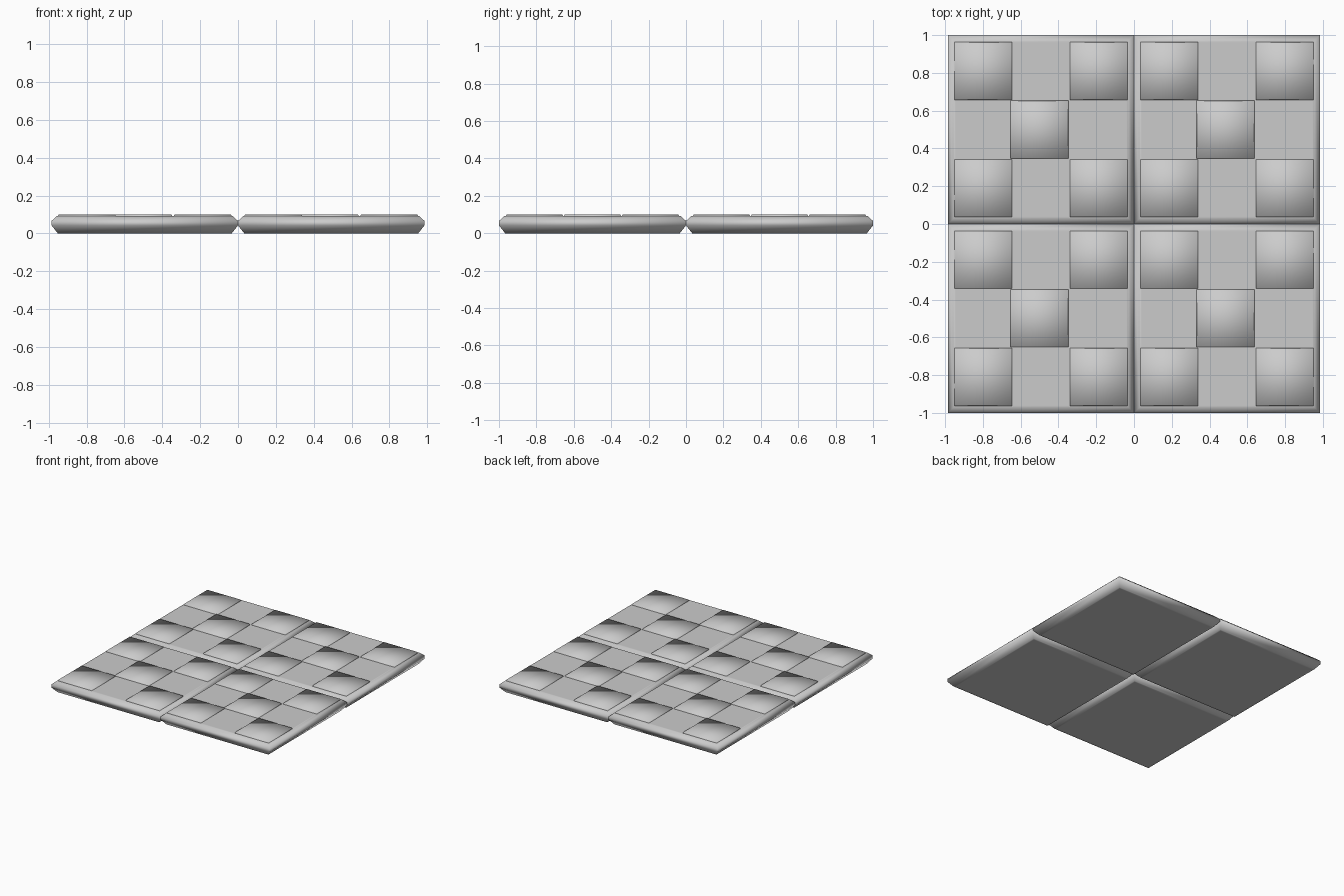
import bpy
import bmesh

if "Cube" in bpy.data.objects:
    bpy.data.objects.remove(bpy.data.objects["Cube"])

W, D = 0.985, 1.0          # size of one tile
BASE_TOP, TOP = 0.091, 0.1  # slab surface and raised pad surface


def loft(name, cx, cy, w, d, rings):
    """Closed rectangular solid from (inset, z) rings, bottom to top."""
    bm = bmesh.new()
    loops = []
    for inset, z in rings:
        hx, hy = w / 2 - inset, d / 2 - inset
        loops.append([bm.verts.new((sx * hx, sy * hy, z))
                      for sx, sy in ((-1, -1), (1, -1), (1, 1), (-1, 1))])
    for a, b in zip(loops, loops[1:]):
        for i in range(4):
            j = (i + 1) % 4
            bm.faces.new((a[i], a[j], b[j], b[i]))
    bm.faces.new(loops[0][::-1])
    bm.faces.new(loops[-1])
    for f in bm.faces:
        f.smooth = True
    mesh = bpy.data.meshes.new(name)
    bm.to_mesh(mesh)
    bm.free()
    ob = bpy.data.objects.new(name, mesh)
    ob.location = (cx, cy, 0)
    bpy.context.collection.objects.link(ob)
    return ob


# Slab cross-section: chamfered rim, with support rings keeping the faces flat
slab_rings = [(0.05, 0), (0.033, 0), (0.0, 0.042), (0.0, 0.066),
              (0.028, BASE_TOP), (0.04, BASE_TOP)]
# Pad cross-section: thin raised square, slightly flared where it meets the slab
pad_rings = [(0.0, BASE_TOP - 0.004), (0.0, BASE_TOP), (0.003, TOP)]

# Pad centres on one tile: four corners and the middle
pads = [(sx * 0.306, sy * 0.31) for sx in (-1, 1) for sy in (-1, 1)] + [(-0.008, 0)]

for ix in (-1, 1):
    for iy in (-1, 1):
        tx, ty = ix * W / 2, iy * D / 2
        loft("tile_slab", tx, ty, W, D, slab_rings)
        for px, py in pads:
            loft("raised_pad", tx + px, ty + py, 0.305, 0.305, pad_rings)
